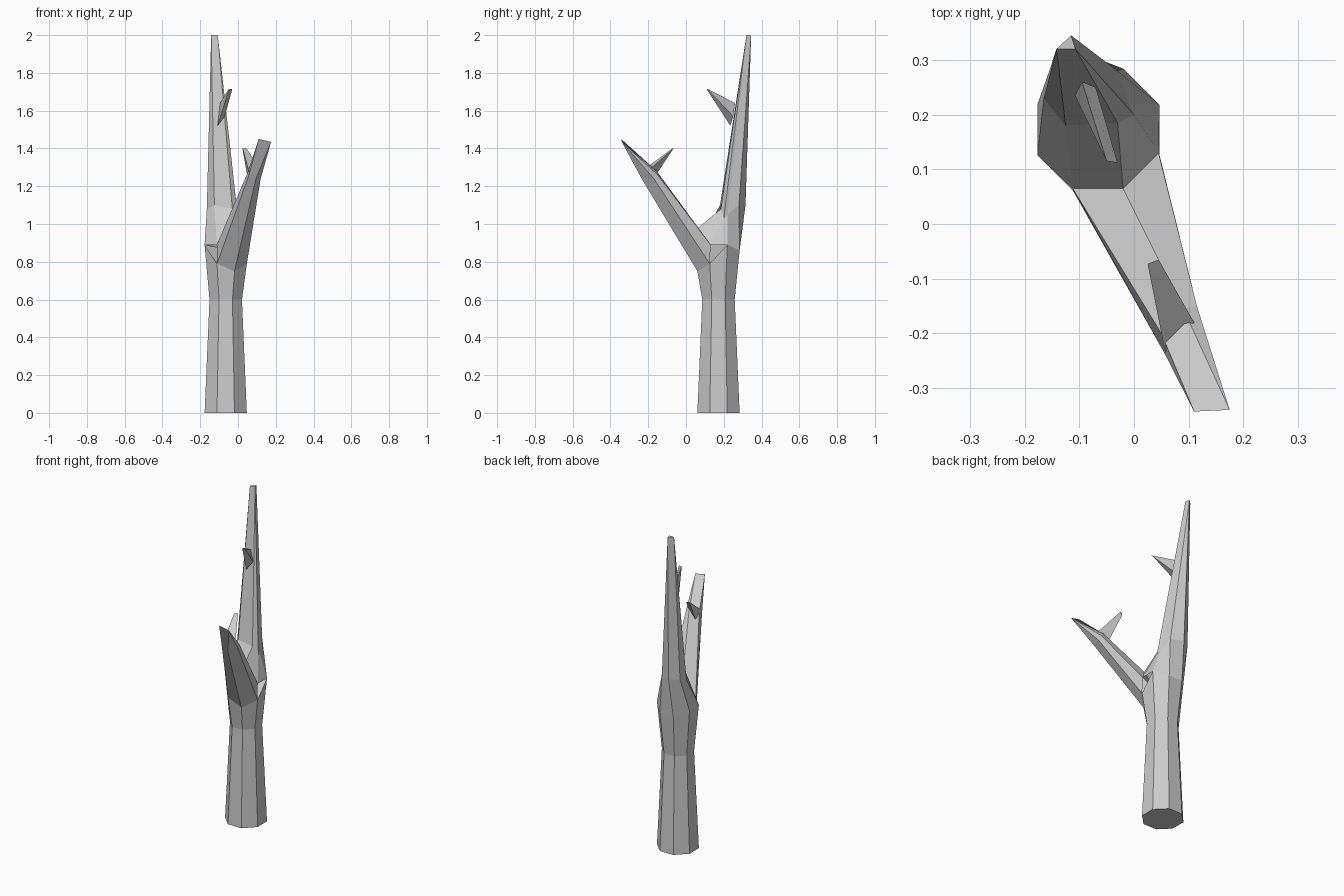
import bpy, bmesh
from math import cos, sin, radians

if "Cube" in bpy.data.objects:
    bpy.data.objects.remove(bpy.data.objects["Cube"], do_unlink=True)

grey = bpy.data.materials.new("bark_grey")
grey.use_nodes = True
colour = (0.6, 0.6, 0.6, 1)
grey.diffuse_color = colour
grey.node_tree.nodes["Principled BSDF"].inputs["Base Color"].default_value = colour


def octagon(r, heights):
    """Trunk ring with a height for each corner, starting on the left side."""
    return [(-0.065 + r * cos(radians(22.5 + 45 * k)),
             0.172 + r * sin(radians(22.5 + 45 * k)), z) for k, z in enumerate(heights)]


def loft(name, rings, cap_start=False):
    """Skin matching rings; repeated points collapse into a taper."""
    bm = bmesh.new()
    loops = [[bm.verts.new(p) for p in ring] for ring in rings]
    n = len(rings[0])
    for a, b in zip(loops, loops[1:]):
        for i in range(n):
            j = (i + 1) % n
            bm.faces.new((a[i], a[j], b[j], b[i]))
    if cap_start:
        bm.faces.new(loops[0][::-1])
    bm.faces.new(loops[-1])
    bmesh.ops.remove_doubles(bm, verts=bm.verts, dist=0.0005)
    bmesh.ops.recalc_face_normals(bm, faces=bm.faces)
    mesh = bpy.data.meshes.new(name)
    bm.to_mesh(mesh)
    bm.free()
    mesh.materials.append(grey)
    obj = bpy.data.objects.new(name, mesh)
    bpy.context.collection.objects.link(obj)


# Trunk, open at the fork
fork = octagon(0.121, [0.89, 0.86, 0.86, 0.89, 0.89, 0.79, 0.75, 0.79])
trunk_rings = [octagon(0.121, [0] * 8), octagon(0.093, [0.6] * 8), fork]
bm_top = fork
crotch = (-0.02, 0.065, 0.98)
right_root = (-0.112, 0.065, 0.89)
left_root = (0.045, 0.13, 0.89)

# Main stem grows from the back of the fork
stem_root = fork[:5] + [right_root, crotch, left_root]
stem_mid = [(-0.01, 0.22, 1.05), (-0.03, 0.28, 1.1), (-0.1, 0.315, 1.1), (-0.155, 0.28, 1.1),
            (-0.165, 0.23, 1.08), (-0.125, 0.18, 1.1), (-0.03, 0.185, 1.08), (0.0, 0.2, 1.03)]
a, b, c = (-0.142, 0.32, 2), (-0.115, 0.345, 2), (-0.107, 0.32, 2)
loft("main_stem", [stem_root, stem_mid, [c, b, b, a, a, a, c, c]])

# Side branch leans out to the front
branch_root = fork[5:] + [left_root, crotch, right_root]
branch_mid = [(0.055, -0.235, 1.25), (0.095, -0.235, 1.24), (0.12, -0.17, 1.24),
              (0.115, -0.15, 1.26), (0.09, -0.155, 1.28), (0.05, -0.2, 1.27)]
p, q = (0.11, -0.343, 1.45), (0.175, -0.34, 1.435)
loft("side_branch", [branch_root, branch_mid, [p, q, q, q, q, p]])

# Trunk skin
loft("trunk", trunk_rings, cap_start=True)

# Twigs
for name, base, tip in (
    ("lower_twig", [(0.057, -0.235, 1.28), (0.11, -0.18, 1.3), (0.05, -0.165, 1.25)],
     [(0.025, -0.073, 1.4), (0.045, -0.065, 1.4), (0.025, -0.073, 1.39)]),
    ("upper_twig", [(-0.108, 0.235, 1.52), (-0.095, 0.26, 1.64), (-0.07, 0.25, 1.57)],
     [(-0.05, 0.115, 1.705), (-0.05, 0.115, 1.715), (-0.03, 0.112, 1.715)]),
):
    loft(name, [base, tip], cap_start=True)
